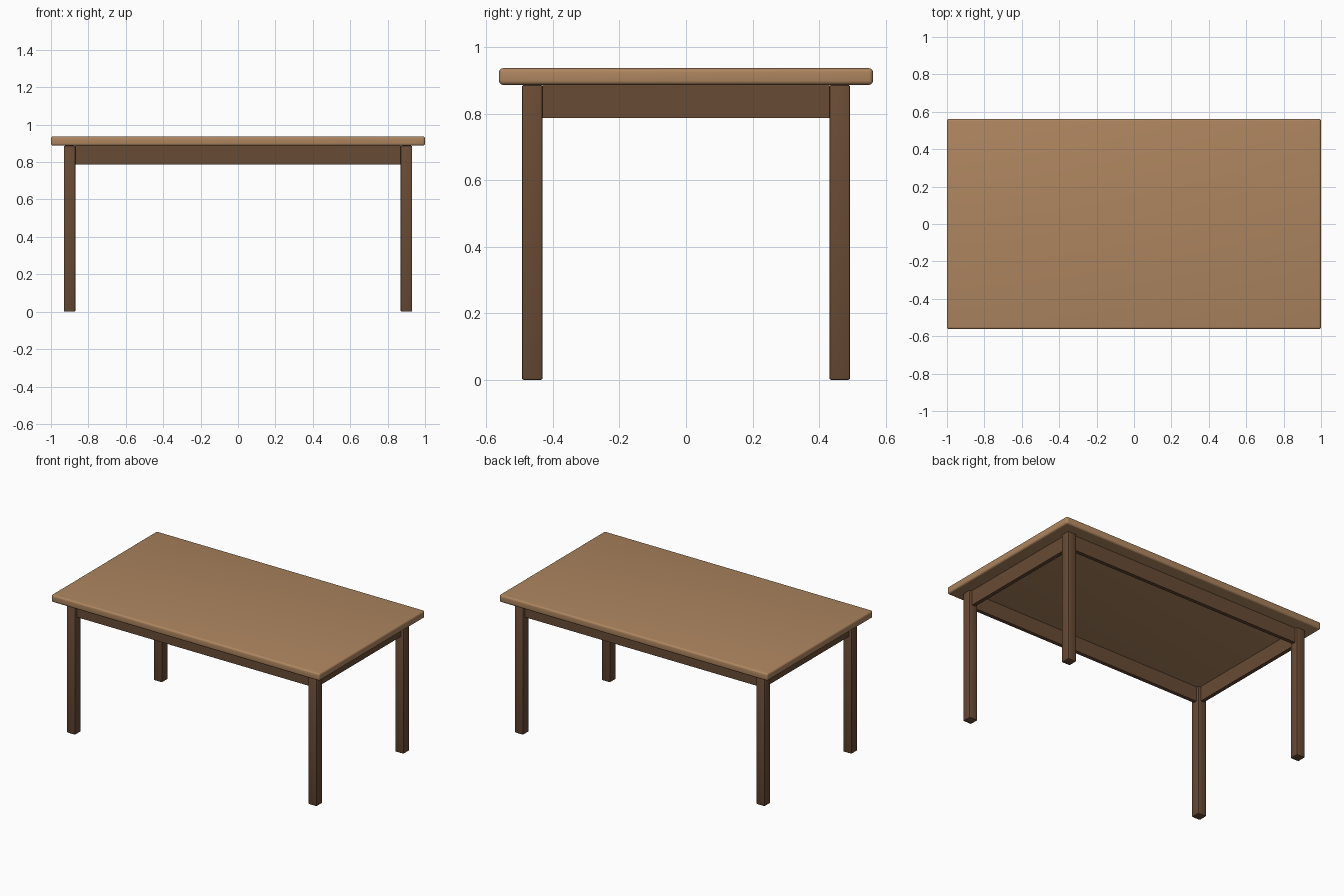
import bpy
import math

if "Cube" in bpy.data.objects:
    bpy.data.objects.remove(bpy.data.objects["Cube"], do_unlink=True)


def make_material(name, rgb):
    mat = bpy.data.materials.new(name)
    mat.use_nodes = True
    mat.diffuse_color = (*rgb, 1)
    mat.node_tree.nodes["Principled BSDF"].inputs["Base Color"].default_value = (*rgb, 1)
    return mat


light_wood = make_material("light wood", (0.42, 0.235, 0.115))
dark_wood = make_material("dark wood", (0.14, 0.07, 0.035))


def board(name, size, centre, mat, bevel=0, segments=3):
    """Box with optionally rounded edges."""
    bpy.ops.mesh.primitive_cube_add(size=1, location=centre)
    obj = bpy.context.object
    obj.name = name
    obj.scale = size
    bpy.ops.object.transform_apply(location=False, rotation=False, scale=True)
    obj.data.materials.append(mat)
    if bevel:
        mod = obj.modifiers.new("rounded edges", 'BEVEL')
        mod.width = bevel
        mod.segments = segments
        bpy.ops.object.modifier_apply(modifier=mod.name)
        bpy.ops.object.shade_smooth_by_angle(angle=math.radians(35))
    return obj


# Main dimensions
length, depth, height = 2.0, 1.125, 0.9375
top_thick = 0.05
leg_x, leg_y, leg_w = 0.9, 0.4625, 0.0625
apron_h, apron_t = 0.1, 0.025
under = height - top_thick

# Table top
board("table_top", (length, depth, top_thick),
      (0, 0, height - top_thick / 2), light_wood, 0.0125, 4)

# Legs
for x_name, sx in (("left", 1), ("right", -1)):
    for y_name, sy in (("front", -1), ("back", 1)):
        board(f"{y_name}_{x_name}_leg", (leg_w, leg_w, under),
              (sx * leg_x, sy * leg_y, under / 2), dark_wood, 0.006, 2)

# Aprons running between the legs
apron_z = under - apron_h / 2
for name, sy in (("front", -1), ("back", 1)):
    board(f"{name}_apron", (2 * leg_x - leg_w, apron_t, apron_h),
          (0, sy * leg_y, apron_z), dark_wood)
for name, sx in (("left", 1), ("right", -1)):
    board(f"{name}_apron", (apron_t, 2 * leg_y - leg_w, apron_h),
          (sx * leg_x, 0, apron_z), dark_wood)
